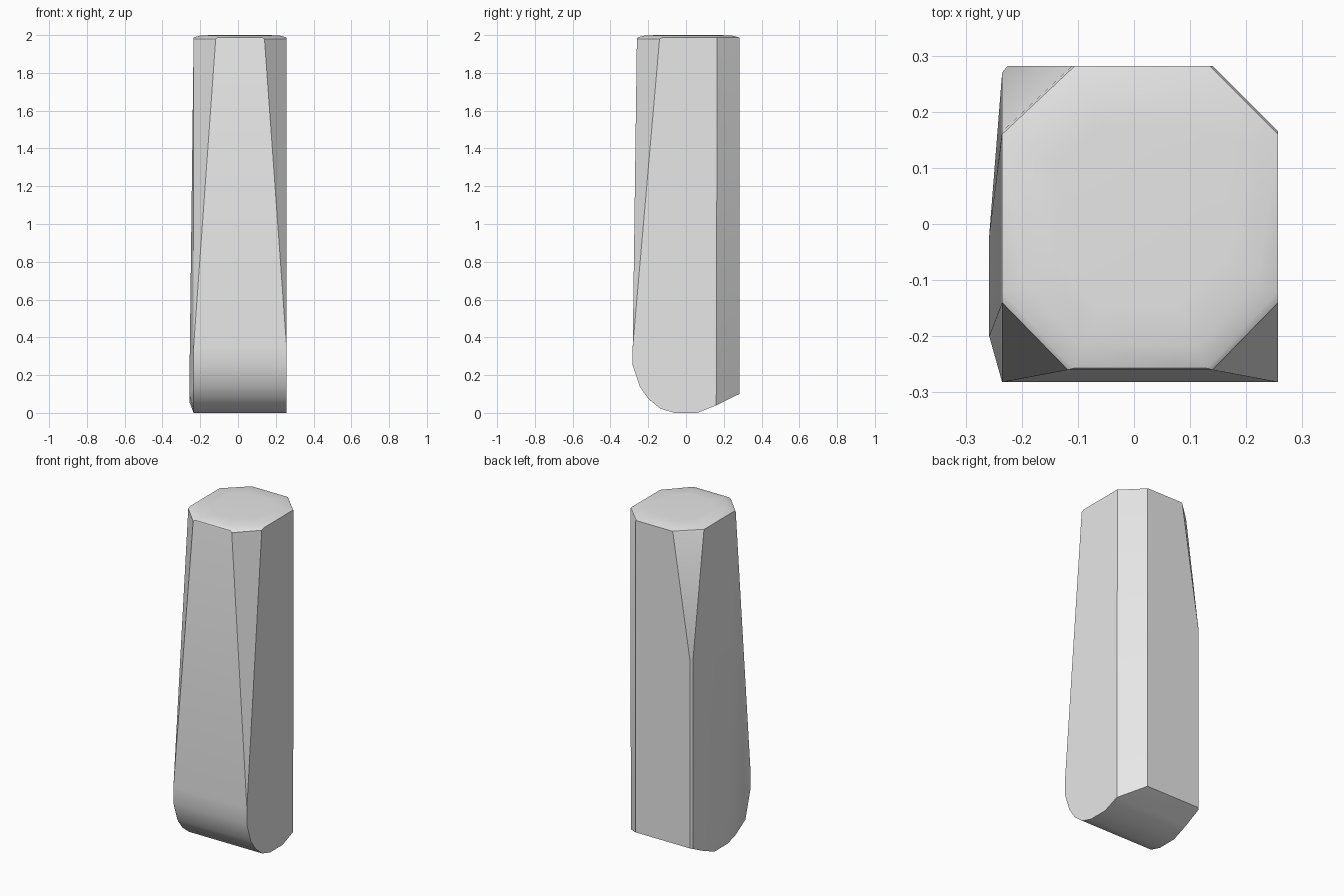
import bpy, bmesh, math

cube = bpy.data.objects.get("Cube")
if cube:
    bpy.data.objects.remove(cube, do_unlink=True)

grey = bpy.data.materials.new("plain_grey")
grey.use_nodes = True
grey.diffuse_color = (0.8, 0.8, 0.8, 1)
grey.node_tree.nodes["Principled BSDF"].inputs["Base Color"].default_value = (0.8, 0.8, 0.8, 1)

LEFT, RIGHT, FRONT, BACK = -0.235, 0.257, -0.282, 0.282
points = []

# rounded foot, as a side profile (y, z) spanning the width
foot = [(FRONT, 0.35), (FRONT, 0.25), (-0.245, 0.14), (-0.2, 0.075),
        (-0.135, 0.022), (-0.06, 0), (0.06, 0), (0.16, 0.04)]
for y, z in foot:
    points += [(LEFT, y, z), (RIGHT, y, z)]

# back edges: full-height chamfer on one corner, thin one on the other
points += [(0.14, BACK, 0.1), (LEFT + 0.01, BACK, 0.1), (LEFT, 0.27, 0.095)]
points += [(LEFT + 0.01, BACK, 1.23), (LEFT, 0.27, 1.23)]

# slight swelling low on one side
points += [(-0.258, -0.2, 0.1), (-0.258, -0.02, 0.06)]

# rim where the body and the tapered corner cuts end
points += [(LEFT, -0.14, 1.98), (-0.118, -0.26, 1.98),
           (0.14, -0.26, 1.98), (RIGHT, -0.14, 1.98),
           (RIGHT, 0.165, 1.98), (0.14, BACK, 1.98),
           (-0.11, BACK, 1.98), (LEFT, 0.165, 1.98)]

# gently domed cap
cap = [(LEFT, -0.12), (-0.108, -0.257), (0.13, -0.257), (RIGHT, -0.12),
       (RIGHT, 0.16), (0.135, BACK), (-0.105, BACK), (LEFT, 0.16)]
for scale, z in ((1, 1.988), (0.85, 1.998), (0.6, 2.0)):
    points += [(0.011 + (x - 0.011) * scale, 0.012 + (y - 0.012) * scale, z) for x, y in cap]

# the body is the convex skin of these sections
bm = bmesh.new()
for p in points:
    bm.verts.new(p)
hull = bmesh.ops.convex_hull(bm, input=bm.verts[:])
loose = {g for g in hull["geom_interior"] + hull["geom_unused"]
         if isinstance(g, bmesh.types.BMVert) and g.is_valid and not g.link_faces}
bmesh.ops.delete(bm, geom=list(loose), context="VERTS")
bmesh.ops.dissolve_limit(bm, angle_limit=math.radians(0.5),
                         verts=bm.verts[:], edges=bm.edges[:])
bmesh.ops.recalc_face_normals(bm, faces=bm.faces[:])

mesh = bpy.data.meshes.new("tapered_post")
bm.to_mesh(mesh)
bm.free()
mesh.materials.append(grey)
post = bpy.data.objects.new("tapered_post", mesh)
bpy.context.collection.objects.link(post)

# smooth foot and cap, crisp corner cuts
bpy.ops.object.select_all(action="DESELECT")
post.select_set(True)
bpy.context.view_layer.objects.active = post
bpy.ops.object.shade_smooth_by_angle(angle=math.radians(28))
